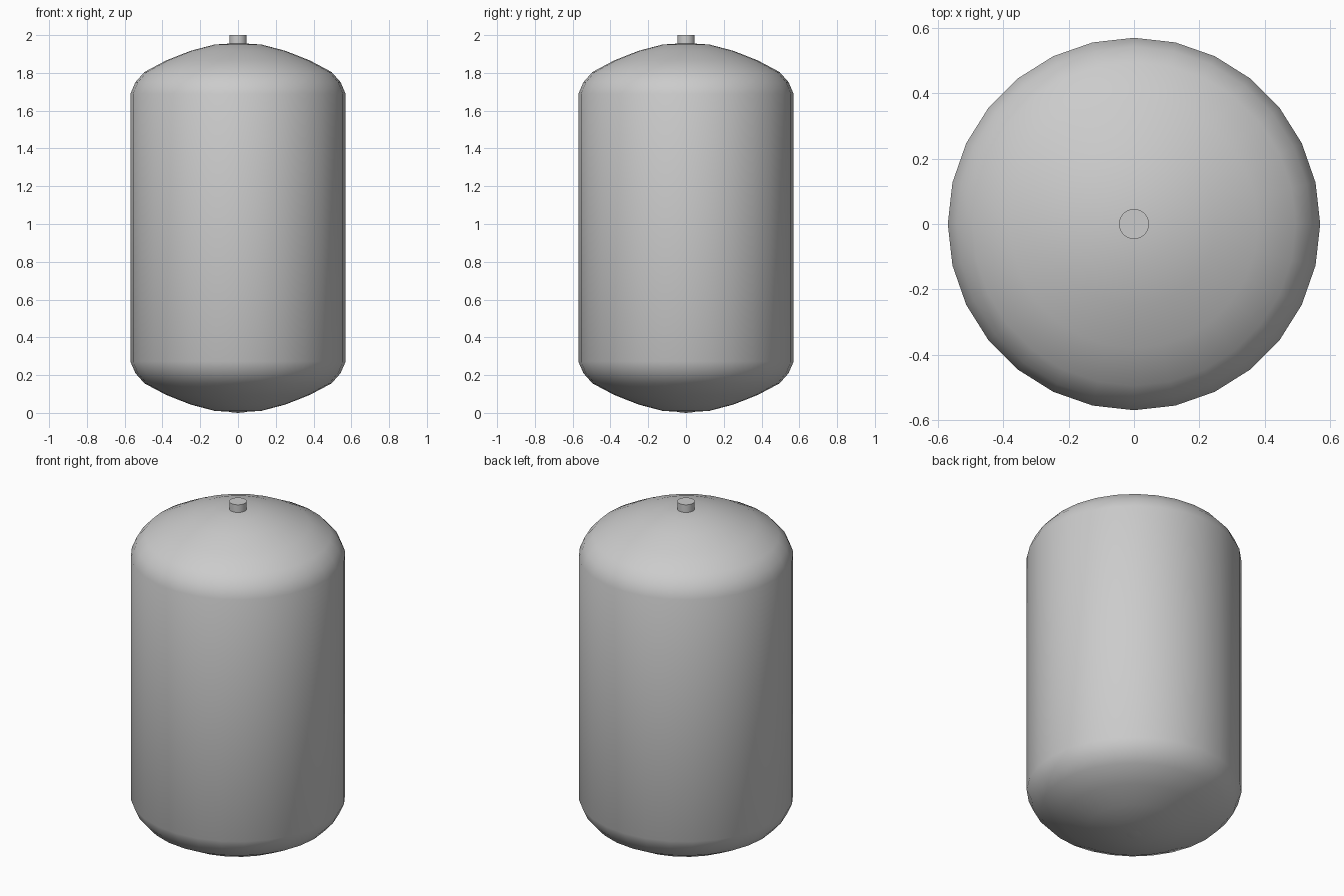
import bpy, bmesh, math

if "Cube" in bpy.data.objects:
    bpy.data.objects.remove(bpy.data.objects["Cube"])

def lathe(name, profile, sides):
    """Revolve (radius, z) points, listed bottom to top, around the z axis."""
    bm = bmesh.new()
    rings = []
    for r, z in profile:
        if r == 0:
            rings.append([bm.verts.new((0, 0, z))] * sides)
        else:
            rings.append([bm.verts.new((r * math.cos(2 * math.pi * i / sides),
                                        r * math.sin(2 * math.pi * i / sides), z))
                          for i in range(sides)])
    for low, high in zip(rings, rings[1:]):
        for i in range(sides):
            j = (i + 1) % sides
            corners = [low[i], low[j], high[j], high[i]]
            bm.faces.new(list(dict.fromkeys(corners)))
    mesh = bpy.data.meshes.new(name)
    bm.to_mesh(mesh)
    bm.free()
    ob = bpy.data.objects.new(name, mesh)
    bpy.context.collection.objects.link(ob)
    bpy.ops.object.select_all(action='DESELECT')
    ob.select_set(True)
    bpy.context.view_layer.objects.active = ob
    bpy.ops.object.shade_smooth_by_angle(angle=math.radians(40))
    return ob

# Tank shell: shallow domed ends with rounded shoulders and a straight wall
height = 1.958
bottom = [(0, 0.003), (0.125, 0.011), (0.25, 0.044), (0.38, 0.095),
          (0.495, 0.156), (0.543, 0.21), (0.57, 0.272)]
top = [(r, height - z + 0.003) for r, z in reversed(bottom)]
lathe("tank_shell", bottom + top, 28)

# Short outlet stub on the crown
lathe("outlet_stub", [(0, 1.92), (0.046, 1.92), (0.046, 2.0), (0, 2.0)], 28)

# Small weld pad closing the base at ground level
lathe("base_pad", [(0, 0.0), (0.04, 0.004), (0.0, 0.008)], 28)
